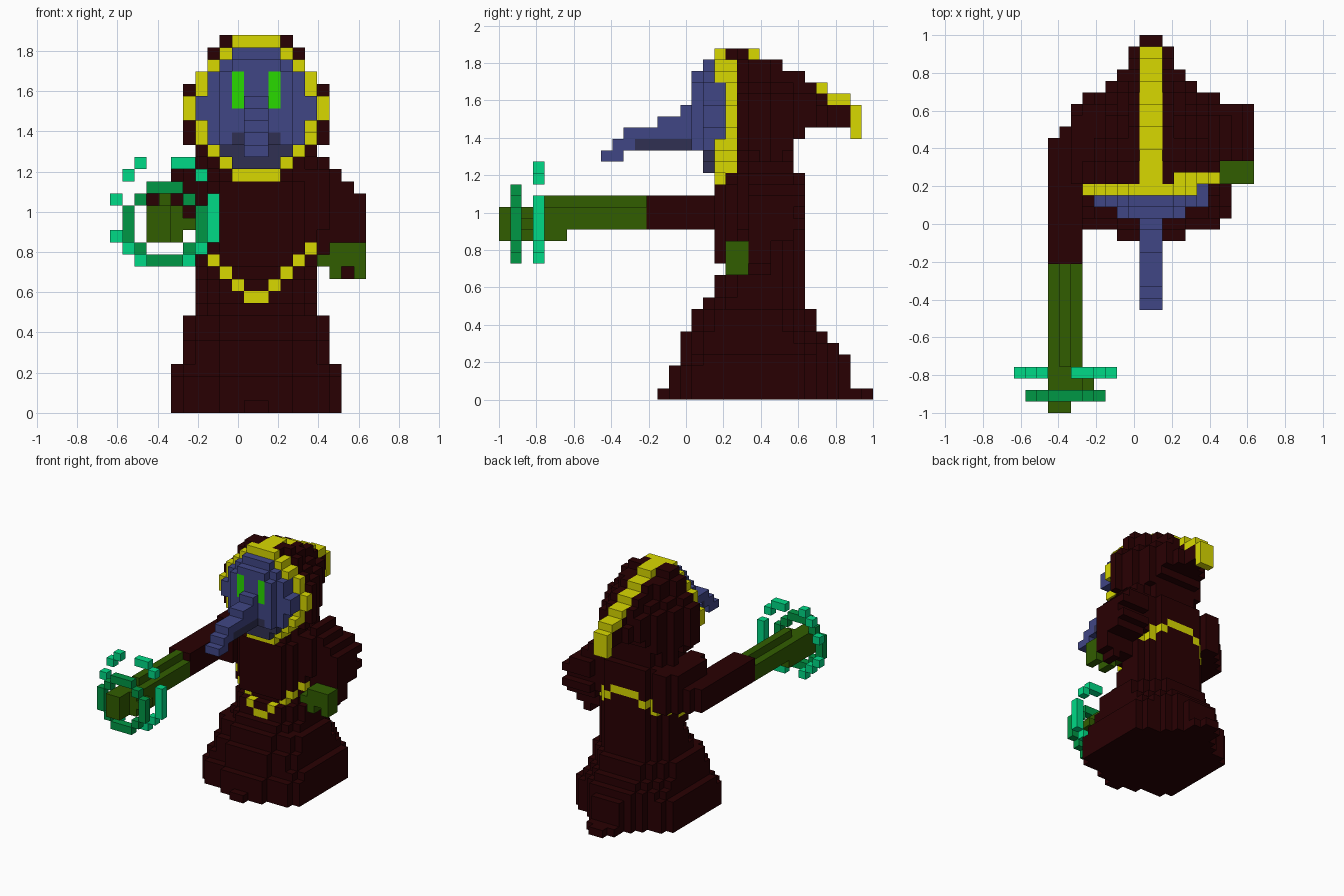
import bpy
import bmesh

old = bpy.data.objects.get("Cube")
if old:
    bpy.data.objects.remove(old, do_unlink=True)

U = 2 / 33          # size of one block
AXIS = 0.091        # x of the body's mirror plane
COLOURS = {
    "dark_cloth": (0.022, 0, 0.0006), "gold_trim": (0.69, 0.69, 0),
    "blue_mask": (0.051, 0.061, 0.235), "slate_mouth": (0.03, 0.03, 0.085),
    "eye_green": (0.022, 0.7, 0), "olive_skin": (0.031, 0.11, 0),
    "teal_glow": (0, 0.7, 0.24), "leaf_glow": (0, 0.31, 0.06),
}
materials = {}
for name, rgb in COLOURS.items():
    m = bpy.data.materials.new(name)
    m.use_nodes = True
    m.diffuse_color = (*rgb, 1)
    m.node_tree.nodes["Principled BSDF"].inputs["Base Color"].default_value = (*rgb, 1)
    materials[name] = m

cells = {}          # (a, j, k) -> (part, colour); later parts replace earlier ones


def put(part, colour, a, j, k):
    cells[a, j, k] = (part, colour)


def box(part, colour, xs, ys, zs):
    for a in range(*xs):
        for j in range(*ys):
            for k in range(*zs):
                put(part, colour, a, j, k)


def row(part, colour, half, j, k):
    """Row of blocks centred on the body axis."""
    box(part, colour, (-half, half), (j, j + 1), (k, k + 1))


def stepped(part, colour, half, front, back, k, front_steps, back_steps):
    """One layer with straight sides and stepped front and back ends."""
    for j in range(front, back):
        w = half
        if j - front < len(front_steps):
            w = min(w, front_steps[j - front])
        if back - 1 - j < len(back_steps):
            w = min(w, back_steps[back - 1 - j])
        row(part, colour, w, j, k)


# Robe skirt: flared layers, with a hem trailing behind
fronts = [15, 15, 15, 16, 16, 16, 17, 17]
backs = [31, 31, 31, 31, 30, 29, 28, 28]
for k, (f, b) in enumerate(zip(fronts, backs)):
    if k < 4:
        stepped("robe_skirt", "dark_cloth", 7, f, b, k, (3, 6), (2, 3, 4, 6))
    else:
        stepped("robe_skirt", "dark_cloth", 6, f, b, k, (3, 5), (3, 4, 5))
for half, j in ((1, 14), (2, 31), (1, 32)):
    row("robe_skirt", "dark_cloth", half, j, 0)

# Robe torso, set back at the neck
for k in range(8, 23):
    front = 18 if k == 8 else 20 if k in (11, 19) else 21 if k > 19 else 19
    stepped("robe_torso", "dark_cloth", 5, front, 27 if k < 20 else 26, k, (3, 4), (3, 4))

# Sash: a V across the front, level round the flanks, an arch at the back
for a in range(-5, 5):
    rise = int(abs(a + 0.5))
    for k, column in ((9 + rise, range(18, 28)), (16 - rise // 2, range(27, 18, -1))):
        j = next(j for j in column if (a, j, k) in cells)
        put("sash", "gold_trim", a, j, k)
for j in range(21, 26):
    k = 13 if j < 23 else 14
    a = max(a for a in range(9) if (a, j, k) in cells)
    put("sash", "gold_trim", a, j, k)
    put("sash", "gold_trim", -1 - a, j, k)

# Left sleeve, hanging from the shoulder
for k in range(12, 21):
    reach = 9 if k < 18 else 26 - k
    back = 24 if k < 14 else 26 if k in (14, 16, 19, 20) else 27
    box("left_sleeve", "dark_cloth", (5, reach), (22, back), (k, k + 1))
box("left_sleeve", "dark_cloth", (4, 6), (21, 26), (15, 20))
box("left_sleeve", "dark_cloth", (7, 8), (22, 24), (11, 12))

# Left hand with two fingers
box("left_hand", "olive_skin", (6, 9), (20, 22), (12, 14))
box("left_hand", "olive_skin", (5, 6), (20, 22), (12, 13))
for a in (6, 8):
    box("left_hand", "olive_skin", (a, a + 1), (20, 22), (11, 12))

# Right sleeve, stretched forward
box("right_sleeve", "dark_cloth", (-9, -6), (13, 24), (15, 18))
for reach, back, top in ((8, 25, 18), (7, 26, 20), (6, 27, 20)):
    box("right_sleeve", "dark_cloth", (-reach, -4), (20, back), (15, top))
box("right_sleeve", "dark_cloth", (-6, -4), (19, 26), (15, 20))

# Right forearm with a raised ridge, and hand
box("right_forearm", "olive_skin", (-9, -6), (4, 13), (15, 17))
box("right_forearm", "olive_skin", (-8, -7), (4, 13), (17, 18))
box("right_hand", "olive_skin", (-9, -6), (2, 6), (14, 17))
box("right_hand", "olive_skin", (-9, -7), (0, 2), (14, 17))
box("right_hand", "olive_skin", (-6, -5), (2, 4), (15, 16))

# Hood: tapers backwards into a drooping point
face_half = dict(zip(range(19, 31), [2, 3, 4, 5, 5, 6, 6, 5, 5, 4, 3, 2]))


def hood_top(j):
    return 31 if j < 23 else min(30, 30 - (j - 23) // 2)


for j in range(20, 31):
    top = hood_top(j) - (j == 22 or j > 27)
    low = 19 if j < 25 else 20 if j < 26 else 23 if j < 27 else 24
    for k in range(low, top):
        if j < 27:
            h = face_half[k] + (k not in (24, 25, 27, 28)) - int((j - 20) * 0.5)
            h = max(2, min(h, 2 * (top - k) + 1))
        else:
            h = max(1, 30 - j - (k == top - 1))
        right_edge = min(h, face_half[k]) if j == 20 else h
        box("hood", "dark_cloth", (-h, right_edge), (j, j + 1), (k, k + 1))

# Gold ridge along the hood and down its tip
for j in range(20, 31):
    row("hood_ridge", "gold_trim", 1, j, hood_top(j) - 1)
box("hood_ridge", "gold_trim", (-1, 1), (31, 32), (23, 26))

# Mask: stacked discs inside a gold rim that turns back on one side
for k, h in face_half.items():
    row("mask", "blue_mask", h - 1, 19, k)
    if k in range(20, 30):
        row("mask", "blue_mask", h - 1, 18, k)
    if k in range(22, 29):
        row("mask", "blue_mask", min(h - 2, 3), 17, k)
    for a in range(-h, h):
        if k in (19, 30) or a in (-h, h - 1):
            outer = k not in range(23, 28)
            if a < 3 or outer:
                put("hood_rim", "gold_trim", a, 19, k)
            if a > 2 or (a == 2 and outer):
                put("hood_rim", "gold_trim", a, 20, k)

# Mouth shadow under the beak
for k, h in ((20, 2), (21, 3), (22, 2)):
    row("mouth", "slate_mouth", h, 18, k)
row("mouth", "slate_mouth", 2, 17, 22)
box("mouth", "slate_mouth", (-1, 1), (12, 17), (22, 23))

# Beak
for k, start, end in ((25, 16, 18), (24, 14, 18), (23, 11, 18), (22, 10, 12), (21, 9, 11)):
    box("beak", "blue_mask", (-1, 1), (start, end), (k, k + 1))

# Eyes, set into the front disc
for a in (-2, 1):
    box("eyes", "eye_green", (a, a + 1), (17, 18), (25, 28))

# Inner glow ring around the hand
for d in range(-3, 4):
    for e in range(-3, 4):
        big, small = max(abs(d), abs(e)), min(abs(d), abs(e))
        if (big == 3 and small < 2) or (big == 2 and small == 2):
            put("inner_glow_ring", "leaf_glow", d - 8, 1, e + 15)

# Outer glow ring, broken into sparks
for k in (12, 20):
    for d in (-2, 1, 2):
        put("outer_glow_ring", "teal_glow", d - 8, 3, k)
for k in (13, 19):
    for d in (-3, 3):
        put("outer_glow_ring", "teal_glow", d - 8, 3, k)
for k in range(14, 18):
    put("outer_glow_ring", "teal_glow", -4, 3, k)
for k in (14, 17):
    put("outer_glow_ring", "teal_glow", -12, 3, k)


def build(part, colour):
    """Mesh the exposed block faces of one part."""
    bm = bmesh.new()
    verts = {}

    def corner(p):
        if p not in verts:
            verts[p] = bm.verts.new((AXIS + p[0] * U, -1 + p[1] * U, p[2] * U))
        return verts[p]

    for cell, (owner, _) in cells.items():
        if owner != part:
            continue
        for axis in range(3):
            for side in (0, 1):
                near = list(cell)
                near[axis] += 2 * side - 1
                if tuple(near) in cells:
                    continue
                quad = []
                for u, v in ((0, 0), (1, 0), (1, 1), (0, 1)):
                    p = list(cell)
                    p[axis] += side
                    p[(axis + 1) % 3] += u
                    p[(axis + 2) % 3] += v
                    quad.append(corner(tuple(p)))
                bm.faces.new(quad if side else quad[::-1])
    mesh = bpy.data.meshes.new(part)
    bm.to_mesh(mesh)
    bm.free()
    mesh.materials.append(materials[colour])
    bpy.context.collection.objects.link(bpy.data.objects.new(part, mesh))


for part, colour in sorted(set(cells.values())):
    build(part, colour)
